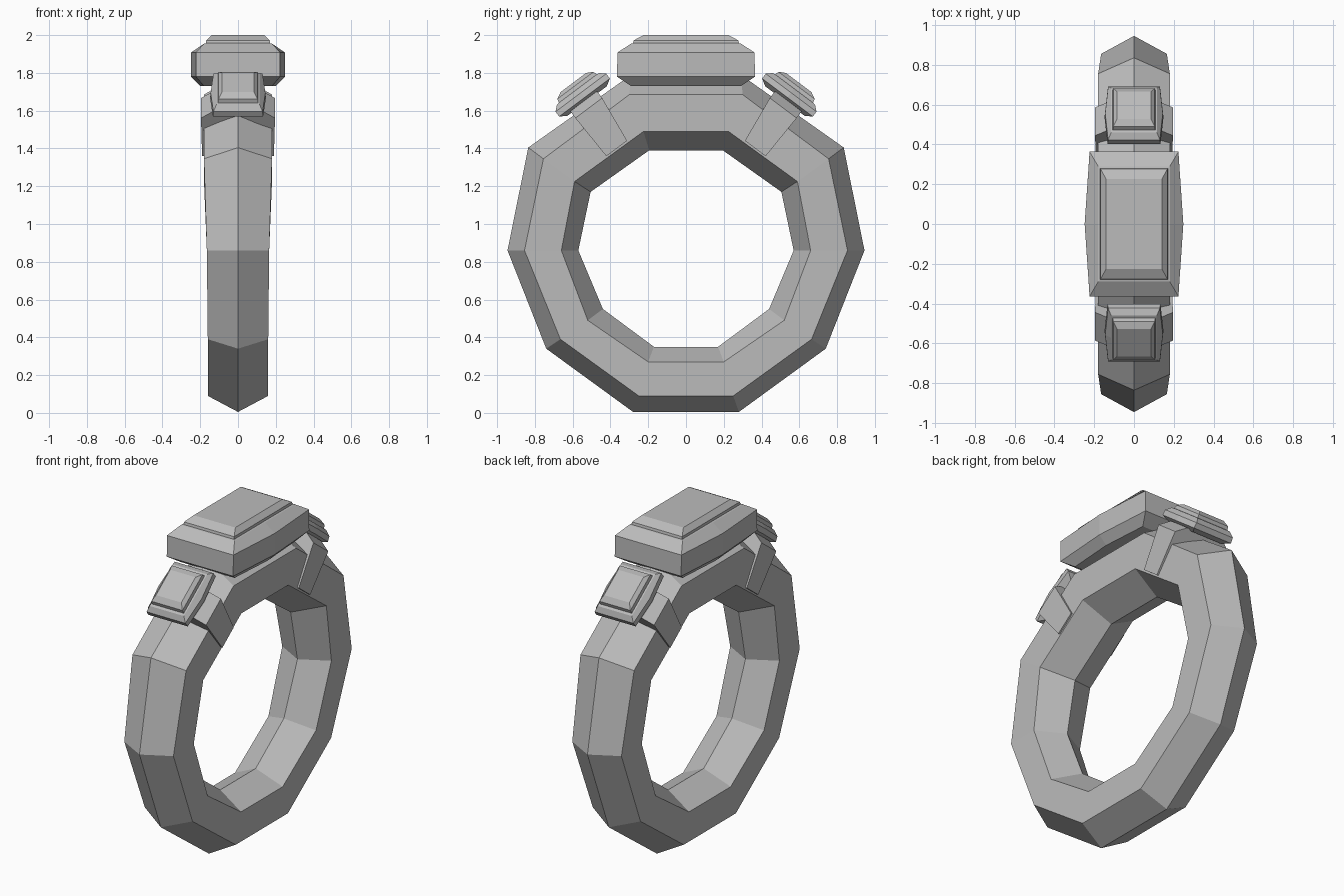
import bpy
import bmesh
from mathutils import Matrix, Vector

if "Cube" in bpy.data.objects:
    bpy.data.objects.remove(bpy.data.objects["Cube"], do_unlink=True)

metal = bpy.data.materials.new("grey_metal")
metal.use_nodes = True
GREY = (0.5, 0.5, 0.5, 1)
metal.diffuse_color = GREY
metal.node_tree.nodes["Principled BSDF"].inputs["Base Color"].default_value = GREY


def loft(name, loops, closed=False, matrix=Matrix.Identity(4)):
    """Skin equal-length loops of points, capping the ends unless closed."""
    bm = bmesh.new()
    rings = [[bm.verts.new(matrix @ Vector(p)) for p in loop] for loop in loops]
    pairs = list(zip(rings, rings[1:]))
    if closed:
        pairs.append((rings[-1], rings[0]))
    else:
        bm.faces.new(rings[0])
        bm.faces.new(rings[-1])
    for a, b in pairs:
        for i in range(len(a)):
            j = (i + 1) % len(a)
            bm.faces.new((a[i], a[j], b[j], b[i]))
    bmesh.ops.recalc_face_normals(bm, faces=bm.faces)
    mesh = bpy.data.meshes.new(name)
    bm.to_mesh(mesh)
    bm.free()
    mesh.materials.append(metal)
    obj = bpy.data.objects.new(name, mesh)
    bpy.context.collection.objects.link(obj)
    return obj


def slab(name, rows, matrix=Matrix.Identity(4)):
    """Stacked rectangles (half x, half y, height, side bulge)."""
    loops = [[(x, y, z), (x + b, 0, z), (x, -y, z),
              (-x, -y, z), (-x - b, 0, z), (-x, y, z)] for x, y, z, b in rows]
    return loft(name, loops, matrix=matrix)


# Ten-sided band with a ridge outside and inside
# stations: half width, then (y, z) of outer ridge, outer edge, inner edge, inner ridge
stations = [
    (0.16, (0.28, 0.005), (0.25, 0.09), (0.20, 0.27), (0.17, 0.35)),
    (0.16, (0.74, 0.34), (0.665, 0.39), (0.52, 0.49), (0.44, 0.55)),
    (0.165, (0.945, 0.86), (0.855, 0.86), (0.66, 0.86), (0.57, 0.86)),
    (0.18, (0.835, 1.405), (0.755, 1.345), (0.59, 1.225), (0.505, 1.17)),
    (0.18, (0.29, 1.79), (0.30, 1.685), (0.225, 1.49), (0.195, 1.39)),
]


def section(station, side):
    w, ridge, outer, inner, valley = station
    path = [(0, ridge), (w, outer), (w, inner), (0, valley), (-w, inner), (-w, outer)]
    return [(x, side * y, z) for x, (y, z) in path]


loft("band", [section(s, 1) for s in stations]
     + [section(s, -1) for s in reversed(stations)], closed=True)

# Large centre stone
slab("centre_stone", [
    (0.18, 0.29, 1.73, 0.02), (0.223, 0.365, 1.78, 0.025),
    (0.223, 0.363, 1.908, 0.025), (0.18, 0.29, 1.955, 0),
    (0.17, 0.28, 1.957, 0), (0.168, 0.277, 1.972, 0), (0.14, 0.225, 2.0, 0)])

# Tilted shoulder stones with the clamps that hold them
clamp_profile = [(0.19, 1.34), (0.196, 1.60), (0.13, 1.645),
                 (-0.13, 1.645), (-0.196, 1.60), (-0.19, 1.34)]
for label, side in (("back", 1), ("front", -1)):
    frame = Matrix(((1, 0, 0, 0), (0, -0.8 * side, 0.6 * side, 0),
                    (0, 0.6, 0.8, 0), (0, 0, 0, 1)))
    loft(label + "_clamp",
         [[(x, t + (0.01 if z < 1.5 and t < 0.55 else 0) - (0.03 if z < 1.5 and t > 0.55 else 0), z)
           for x, z in clamp_profile] for t in (0.468, 0.645)], matrix=frame)
    slab(label + "_stone", [
        (0.10, 0.13, 1.635, 0.01), (0.133, 0.168, 1.658, 0.015),
        (0.13, 0.168, 1.69, 0.015), (0.115, 0.14, 1.715, 0),
        (0.107, 0.125, 1.717, 0), (0.104, 0.12, 1.738, 0),
        (0.085, 0.085, 1.757, 0)],
        frame @ Matrix.Translation((0, 0.572, 0)))
